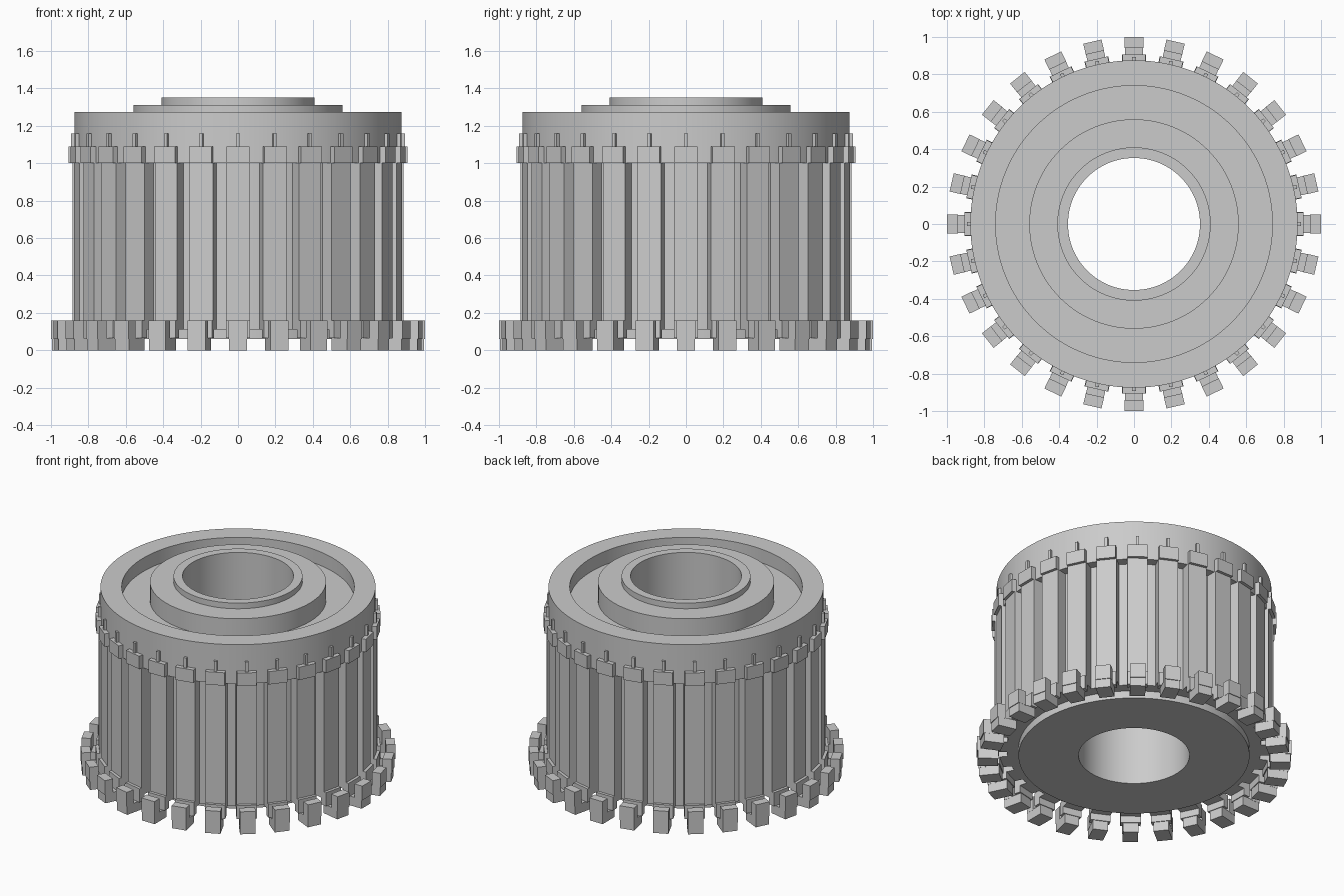
import bpy, bmesh, math
from mathutils import Matrix, Vector

cube = bpy.data.objects.get("Cube")
if cube:
    bpy.data.objects.remove(cube, do_unlink=True)

SEGMENTS = 28   # commutator bars around the ring
SIDES = 112     # smoothness of the turned body

grey = bpy.data.materials.new("plain_grey")
grey.use_nodes = True
colour = (0.6, 0.6, 0.6, 1)
grey.diffuse_color = colour
grey.node_tree.nodes["Principled BSDF"].inputs["Base Color"].default_value = colour


def finish(bm, name):
    bmesh.ops.recalc_face_normals(bm, faces=bm.faces)
    mesh = bpy.data.meshes.new(name)
    bm.to_mesh(mesh)
    bm.free()
    mesh.materials.append(grey)
    obj = bpy.data.objects.new(name, mesh)
    bpy.context.collection.objects.link(obj)
    return obj


def lathe(name, profile):
    """Spin a closed (radius, height) profile around z."""
    bm = bmesh.new()
    verts = [bm.verts.new((r, 0, z)) for r, z in profile]
    edges = [bm.edges.new((a, b)) for a, b in zip(verts, verts[1:] + verts[:1])]
    bmesh.ops.spin(bm, geom=verts + edges, cent=(0, 0, 0), axis=(0, 0, 1),
                   angle=math.tau, steps=SIDES, use_merge=True)
    bmesh.ops.remove_doubles(bm, verts=bm.verts, dist=0.0001)
    obj = finish(bm, name)
    bpy.ops.object.select_all(action="DESELECT")
    obj.select_set(True)
    bpy.context.view_layer.objects.active = obj
    bpy.ops.object.shade_smooth_by_angle(angle=math.radians(30))
    return obj


def ring_of_boxes(name, width, r0, r1, z0, z1):
    """One box per segment, repeated around z."""
    bm = bmesh.new()
    size = Matrix.Diagonal((r1 - r0, width, z1 - z0, 1))
    place = Matrix.Translation(Vector(((r0 + r1) / 2, 0, (z0 + z1) / 2)))
    for i in range(SEGMENTS):
        turn = Matrix.Rotation(math.tau * i / SEGMENTS, 4, "Z")
        bmesh.ops.create_cube(bm, size=1, matrix=turn @ place @ size)
    return finish(bm, name)


# Turned body: bore, lower boss, core, head rim, top groove and stepped hub
lathe("body", [
    (0.353, 0.06), (0.735, 0.06), (0.735, 0.112), (0.81, 0.112),
    (0.81, 1.0), (0.875, 1.0), (0.875, 1.275), (0.74, 1.275),
    (0.74, 1.18), (0.56, 1.18), (0.56, 1.31), (0.41, 1.31),
    (0.41, 1.35), (0.353, 1.35),
])

# Bars with their raised upper tabs and locating pins
ring_of_boxes("contact_bars", 0.13, 0.79, 0.885, 0.112, 1.0)
ring_of_boxes("upper_tabs", 0.125, 0.85, 0.905, 1.0, 1.09)
ring_of_boxes("locating_pins", 0.02, 0.86, 0.893, 1.09, 1.16)

# Wire hooks: root tab, outward arm and upright tip
ring_of_boxes("hook_roots", 0.13, 0.86, 0.905, 0.065, 0.16)
ring_of_boxes("hook_arms", 0.098, 0.865, 0.995, 0.0, 0.065)
ring_of_boxes("hook_tips", 0.1, 0.94, 1.0, 0.06, 0.16)
